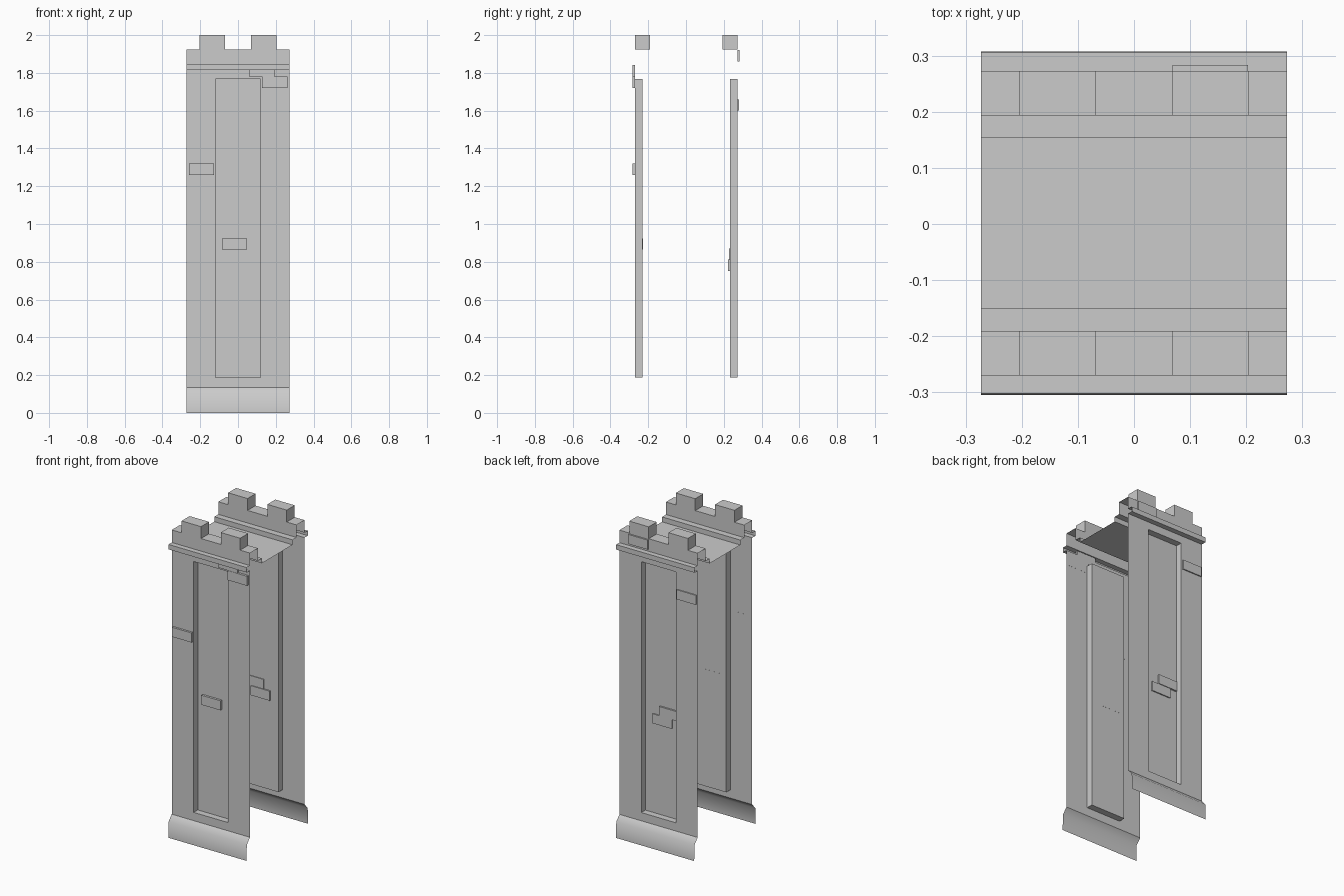
import bpy, bmesh
from mathutils import Vector

if "Cube" in bpy.data.objects:
    bpy.data.objects.remove(bpy.data.objects["Cube"])

W = 0.2725            # half width of the open-ended wall section
OFF = 0.0015          # small depth offset of the whole body


def make(name, faces, smooth=False):
    """Object from (corner points, facing direction) pairs, welded."""
    bm = bmesh.new()
    for pts, facing in faces:
        f = bm.faces.new([bm.verts.new(p) for p in pts])
        f.normal_update()
        if f.normal.dot(Vector(facing)) < 0:
            f.normal_flip()
        f.smooth = smooth
    bmesh.ops.remove_doubles(bm, verts=bm.verts, dist=1e-5)
    me = bpy.data.meshes.new(name)
    bm.to_mesh(me)
    bm.free()
    ob = bpy.data.objects.new(name, me)
    bpy.context.collection.objects.link(ob)
    return ob


def strip(a, b, facing, x0=-W, x1=W):
    """Quad between two (y, z) profile points, swept along x."""
    return ([(x0, *a), (x1, *a), (x1, *b), (x0, *b)], facing)


def upright(y, x0, x1, z0, z1, facing):
    return ([(x0, y, z0), (x1, y, z0), (x1, y, z1), (x0, y, z1)], facing)


def side(x, y0, y1, z0, z1, facing):
    return ([(x, y0, z0), (x, y1, z0), (x, y1, z1), (x, y0, z1)], facing)


UP, DOWN = (0, 0, 1), (0, 0, -1)
for label, s in (("front", -1), ("back", 1)):
    Y = lambda v: s * v + OFF
    out, inn = (0, s, 0), (0, -s, 0)
    wall, rec = Y(0.2715), Y(0.2305)

    # flared base
    make(label + "_base", [
        strip((Y(0.306), 0), (Y(0.303), 0.10), out),
        strip((Y(0.303), 0.10), (wall, 0.135), out)], smooth=True)

    # wall with a tall recessed panel
    px, z0, z1, zb, zt = 0.12, 0.187, 1.767, 0.135, 1.815
    make(label + "_wall", [
        upright(wall, -W, -px, zb, zt, out),
        upright(wall, px, W, zb, zt, out),
        upright(wall, -px, px, zb, z0, out),
        upright(wall, -px, px, z1, zt, out),
        upright(rec, -px, px, z0, z1, out),
        side(-px, wall, rec, z0, z1, (1, 0, 0)),
        side(px, wall, rec, z0, z1, (-1, 0, 0)),
        strip((wall, z0), (rec, z0), UP, -px, px),
        strip((wall, z1), (rec, z1), DOWN, -px, px)])

    # cornice and parapet
    co, ci, pi = Y(0.304), Y(0.1525), Y(0.192)
    c0, c1, top = 1.815, 1.846, 1.925
    faces = [
        strip((wall, c0), (co, c0), DOWN),
        strip((co, c0), (co, c1), out),
        strip((co, c1), (wall, c1), UP),
        strip((wall, c1), (wall, top), out),
        strip((pi, c1), (pi, top), inn),
        strip((pi, c1), (ci, c1), UP),
        strip((ci, c1), (ci, c0), inn)]
    for a, b in ((-W, -0.204), (-0.069, 0.069), (0.204, W)):
        faces.append(strip((wall, top), (pi, top), UP, a, b))
    # merlons
    for a, b in ((-0.204, -0.069), (0.069, 0.204)):
        faces += [
            upright(wall, a, b, top, 2.0, out),
            upright(pi, a, b, top, 2.0, inn),
            side(a, wall, pi, top, 2.0, (-1, 0, 0)),
            side(b, wall, pi, top, 2.0, (1, 0, 0)),
            strip((wall, 2.0), (pi, 2.0), UP, a, b)]
    make(label + "_parapet", faces)

# roof deck
make("roof_deck", [strip((-0.1525 + OFF, 1.815), (0.1525 + OFF, 1.815), UP)])


# raised bricks: x start, bottom z, y range
def brick(i, x, z, y0, y1):
    bm = bmesh.new()
    bmesh.ops.create_cube(bm, size=1)
    for v in bm.verts:
        v.co = (x + (v.co.x + 0.5) * 0.134,
                (y0 + y1) / 2 + v.co.y * (y1 - y0),
                z + (v.co.z + 0.5) * 0.06)
    me = bpy.data.meshes.new(f"brick_{i}")
    bm.to_mesh(me)
    bm.free()
    bpy.context.collection.objects.link(bpy.data.objects.new(me.name, me))


for i, b in enumerate((
        (-0.260, 1.260, -0.283, -0.2695),
        (-0.086, 0.864, -0.243, -0.2285),
        (0.127, 1.721, -0.284, -0.2695),
        (0.059, 1.781, -0.282, -0.2695),
        (-0.265, 1.600, 0.2725, 0.280),
        (-0.116, 0.811, 0.228, 0.243),
        (-0.069, 0.751, 0.223, 0.239),
        (0.069, 1.860, 0.2725, 0.283))):
    brick(i, *b)
